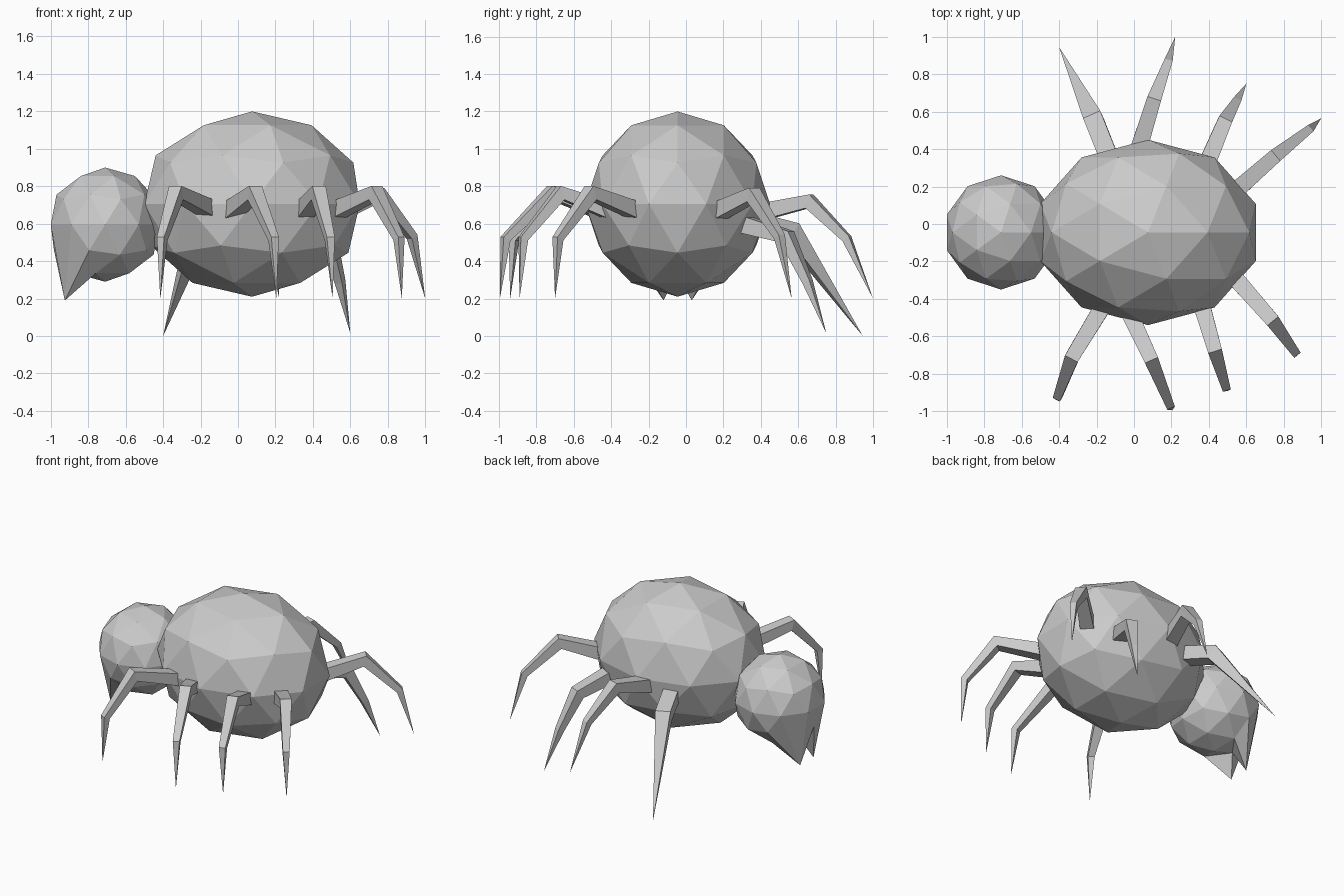
import bpy, bmesh
from mathutils import Vector, Matrix

if "Cube" in bpy.data.objects:
    bpy.data.objects.remove(bpy.data.objects["Cube"])

grey = bpy.data.materials.new("plain grey")
grey.diffuse_color = (0.6, 0.6, 0.6, 1)
grey.use_nodes = True
grey.node_tree.nodes["Principled BSDF"].inputs["Base Color"].default_value = grey.diffuse_color


def finish(bm, name):
    bmesh.ops.recalc_face_normals(bm, faces=bm.faces)
    me = bpy.data.meshes.new(name)
    bm.to_mesh(me)
    bm.free()
    me.materials.append(grey)
    ob = bpy.data.objects.new(name, me)
    bpy.context.collection.objects.link(ob)
    return ob


def ball(centre, radii):
    bm = bmesh.new()
    m = Matrix.Translation(centre) @ Matrix.Diagonal((*radii, 1))
    bmesh.ops.create_icosphere(bm, subdivisions=2, radius=1, matrix=m)
    return bm


def leg(name, points, sizes):
    """Tapered four-sided tube along the joints, ending in a point."""
    pts = [Vector(p) for p in points]
    flat = pts[-1] - pts[0]
    side = Vector((-flat.y, flat.x, 0)).normalized()
    bm = bmesh.new()
    rings = []
    for i, s in enumerate(sizes):
        d = (pts[i + 1] - pts[i]).normalized()
        if i:
            d = (d + (pts[i] - pts[i - 1]).normalized()).normalized()
        up = d.cross(side).normalized()
        rings.append([bm.verts.new(pts[i] + side * a * s + up * b * s)
                      for a, b in ((-1, -1), (1, -1), (1, 1), (-1, 1))])
    bm.faces.new(rings[0])
    for r, q in zip(rings, rings[1:]):
        for k in range(4):
            j = (k + 1) % 4
            bm.faces.new((r[k], r[j], q[j], q[k]))
    tip = bm.verts.new(pts[-1])
    for k in range(4):
        bm.faces.new((rings[-1][k], rings[-1][(k + 1) % 4], tip))
    finish(bm, name)


# Abdomen
finish(ball((0.075, -0.045, 0.705), (0.605, 0.495, 0.495)), "abdomen")

# Head, with two lower vertices pulled down into fangs
hc, hr = Vector((-0.71, -0.045, 0.595)), 0.305
bm = ball(hc, (hr, hr, hr))
for s in (-1, 1):
    spot = hc + Vector((-0.688, 0.5 * s, -0.526)) * hr
    v = min(bm.verts, key=lambda w: (w.co - spot).length)
    v.co = (-0.925, -0.045 + 0.075 * s, 0.19)
finish(bm, "head_with_fangs")

# Six high-kneed legs: base, knee, bend, tip
high = {
    "front_leg_1": ((-.10, -.33, .65), (-.33, -.71, .765), (-.405, -.92, .52), (-.415, -.94, .2)),
    "front_leg_2": ((-.06, -.40, .65), (.09, -.72, .765), (.19, -.965, .52), (.205, -.995, .2)),
    "front_leg_3": ((.34, -.36, .65), (.43, -.67, .765), (.49, -.87, .52), (.505, -.89, .2)),
    "front_leg_4": ((.48, -.22, .65), (.735, -.51, .765), (.86, -.685, .52), (.875, -.70, .2)),
    "back_leg_2": ((.01, .35, .65), (.105, .66, .72), (.18, .86, .52), (.22, 1.0, .2)),
    "back_leg_4": ((.50, .14, .65), (.75, .36, .755), (.93, .50, .53), (1.0, .565, .2)),
}
for name, pts in high.items():
    leg(name, pts, (.047, .038, .022))

# Two lower back legs reaching the ground
leg("back_leg_1", ((-.12, .32, .62), (-.215, .56, .56), (-.40, .945, 0)), (.05, .05))
leg("back_leg_3", ((.38, .30, .60), (.48, .54, .53), (.545, .65, .29), (.60, .75, .015)),
    (.046, .038, .022))
